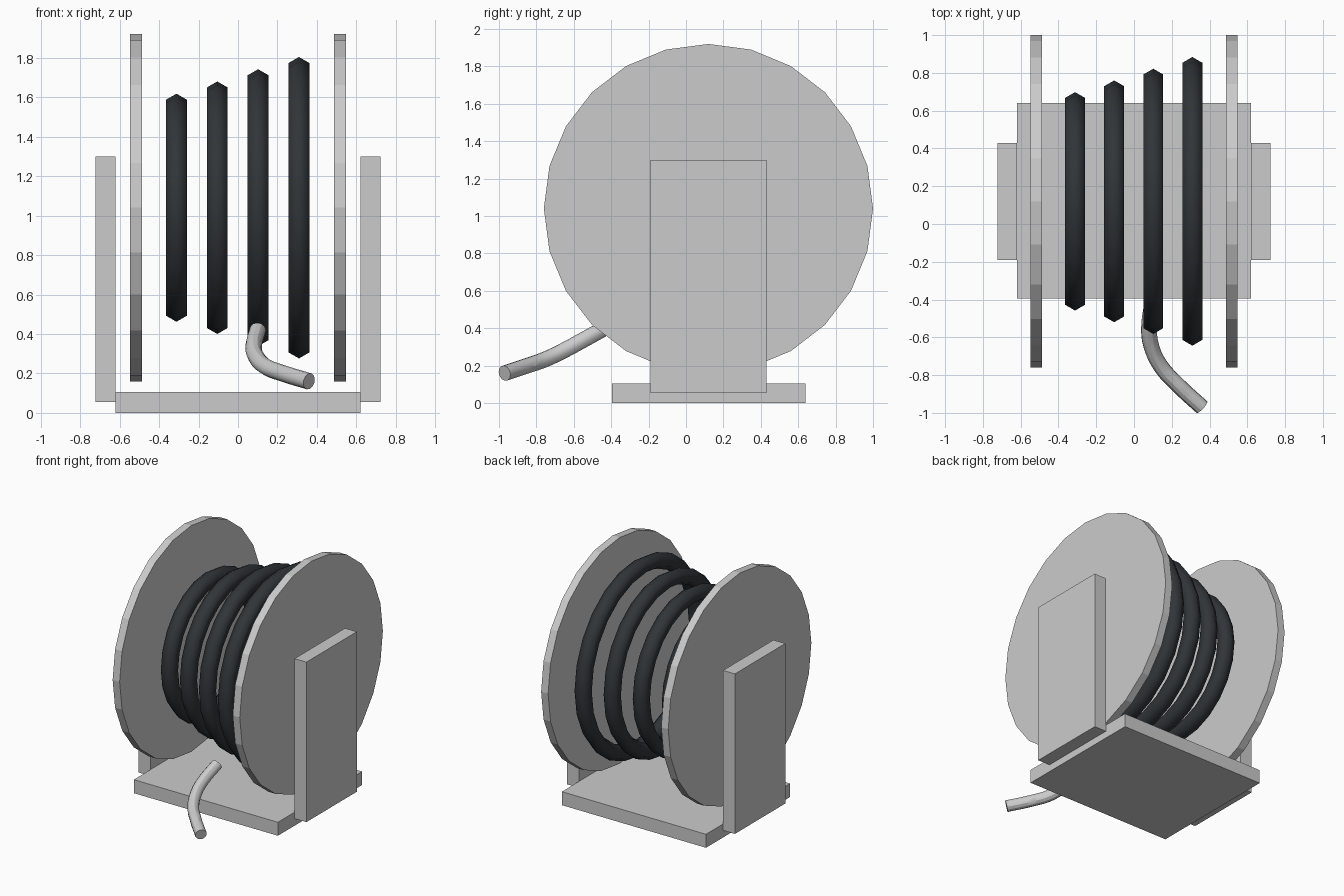
import bpy
from math import pi

if "Cube" in bpy.data.objects:
    bpy.data.objects.remove(bpy.data.objects["Cube"])

CY, CZ = 0.12, 1.04  # reel axis


def material(name, color):
    m = bpy.data.materials.new(name)
    m.diffuse_color = (*color, 1)
    m.use_nodes = True
    m.node_tree.nodes["Principled BSDF"].inputs["Base Color"].default_value = m.diffuse_color
    return m


def box(name, lo, hi):
    bpy.ops.mesh.primitive_cube_add(size=1, location=[(a + b) / 2 for a, b in zip(lo, hi)])
    ob = bpy.context.object
    ob.name = name
    ob.scale = [b - a for a, b in zip(lo, hi)]
    bpy.ops.object.transform_apply(location=False, rotation=False, scale=True)


black = material("black_rubber", (0.03, 0.035, 0.04))
pale = material("pale_metal", (0.8, 0.82, 0.83))

# Base plate
box("base_plate", (-0.62, -0.395, 0), (0.62, 0.64, 0.105))

# Side supports and reel flanges, mirrored left and right
for side, s in (("left", -1), ("right", 1)):
    x0, x1 = sorted((s * 0.62, s * 0.722))
    box(side + "_support", (x0, -0.19, 0.055), (x1, 0.43, 1.30))
    bpy.ops.mesh.primitive_cylinder_add(vertices=24, radius=0.88, depth=0.06,
                                        location=(s * 0.517, CY, CZ), rotation=(0, pi / 2, 0))
    bpy.context.object.name = side + "_flange"

# Hose coils, growing from left to right
for i in range(4):
    bpy.ops.mesh.primitive_torus_add(major_segments=24, minor_segments=6,
                                     major_radius=0.517 + 0.062 * i, minor_radius=0.061,
                                     location=(-0.312 + 0.207 * i, CY, CZ), rotation=(0, pi / 2, 0))
    coil = bpy.context.object
    coil.name = f"hose_coil_{i + 1}"
    coil.data.materials.append(black)
    bpy.ops.object.shade_smooth()

# Loose nozzle pipe
path = [(0.10, -0.40, 0.42), (0.08, -0.55, 0.337), (0.09, -0.64, 0.288),
        (0.14, -0.75, 0.235), (0.235, -0.855, 0.198), (0.36, -0.97, 0.16)]
curve = bpy.data.curves.new("nozzle_pipe", 'CURVE')
curve.dimensions = '3D'
curve.bevel_depth = 0.042
curve.bevel_resolution = 4
curve.resolution_u = 6
curve.use_fill_caps = True
spline = curve.splines.new('BEZIER')
spline.bezier_points.add(len(path) - 1)
for p, co in zip(spline.bezier_points, path):
    p.co = co
    p.handle_left_type = p.handle_right_type = 'AUTO'
curve.materials.append(pale)
pipe = bpy.data.objects.new("nozzle_pipe", curve)
bpy.context.collection.objects.link(pipe)

# Convert the pipe to a mesh with crisp ends
bpy.ops.object.select_all(action='DESELECT')
pipe.select_set(True)
bpy.context.view_layer.objects.active = pipe
bpy.ops.object.convert(target='MESH')
bpy.ops.object.shade_smooth_by_angle()
